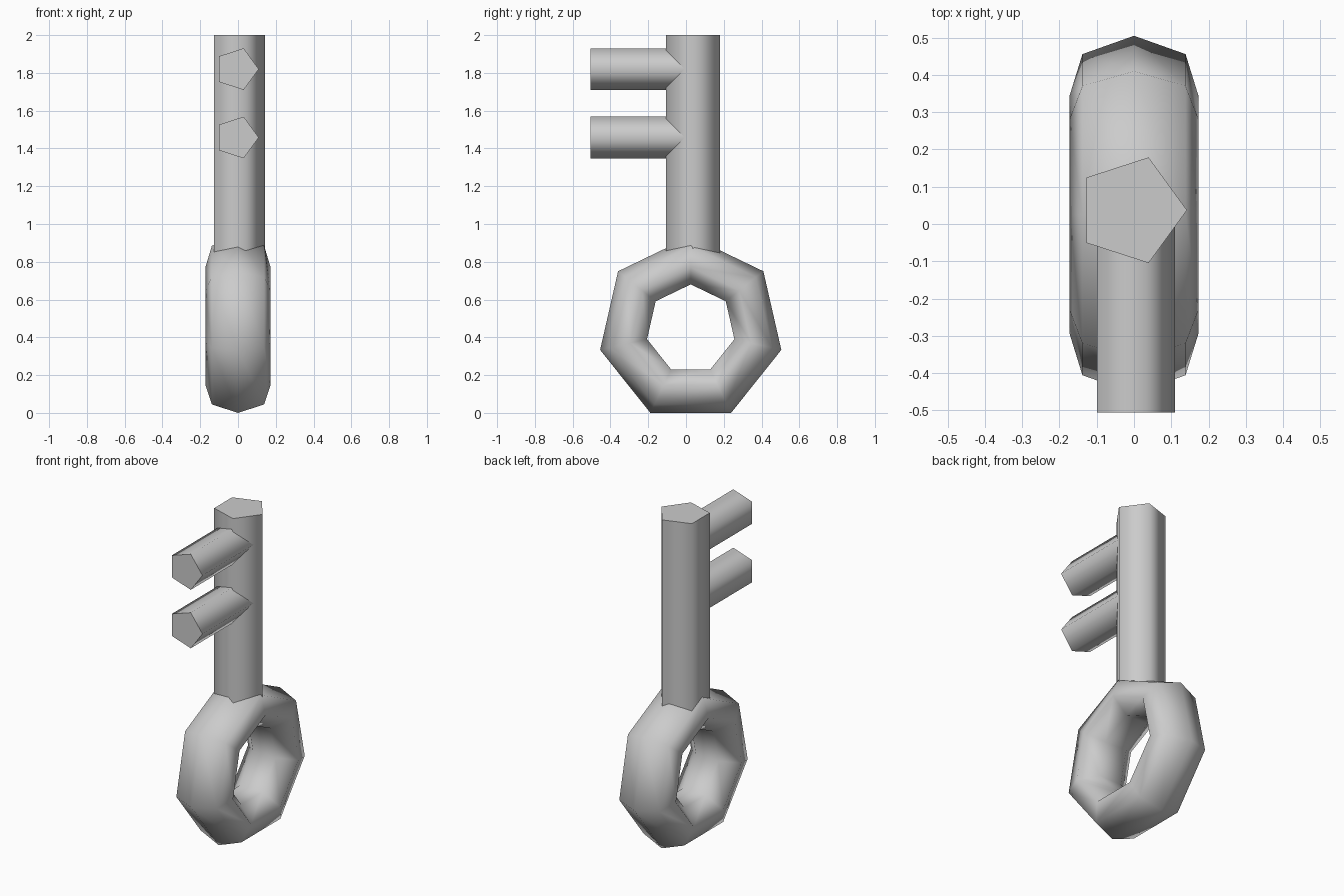
import bpy
from math import radians

cube = bpy.data.objects.get("Cube")
if cube:
    bpy.data.objects.remove(cube, do_unlink=True)

grey = bpy.data.materials.new("light grey")
grey.use_nodes = True
colour = (0.6, 0.6, 0.6, 1)
grey.diffuse_color = colour
grey.node_tree.nodes["Principled BSDF"].inputs["Base Color"].default_value = colour


def finish(name):
    """Name, colour and smooth the new part, keeping its end caps crisp."""
    part = bpy.context.object
    part.name = name
    part.data.materials.append(grey)
    bpy.ops.object.shade_smooth_by_angle(angle=radians(80))
    return part


def five_sided_bar(name, radius, length, centre, rotation):
    bpy.ops.mesh.primitive_cylinder_add(
        vertices=5, radius=radius, depth=length, location=centre,
        rotation=[radians(a) for a in rotation])
    return finish(name)


# Handle ring: seven-sided loop, widened along its axis
bpy.ops.mesh.primitive_torus_add(
    major_segments=7, minor_segments=7, major_radius=0.358, minor_radius=0.134,
    location=(0, 0.025, 0.443), rotation=(0, radians(-90), 0))
ring = finish("handle_ring")
ring.scale.z = 1.32

# Shaft: upright bar with one corner towards +x, sunk into the ring
BOTTOM, TOP = 0.8, 2.0
five_sided_bar("shaft", 0.149, TOP - BOTTOM,
               (-0.007, 0.037, (TOP + BOTTOM) / 2), (0, 0, -90))

# Teeth: two bars reaching forward from inside the shaft
FRONT, BACK = -0.505, 0.03
for name, height in (("lower_tooth", 1.458), ("upper_tooth", 1.82)):
    five_sided_bar(name, 0.116, BACK - FRONT,
                   (-0.006, (FRONT + BACK) / 2, height), (90, 90, 0))
